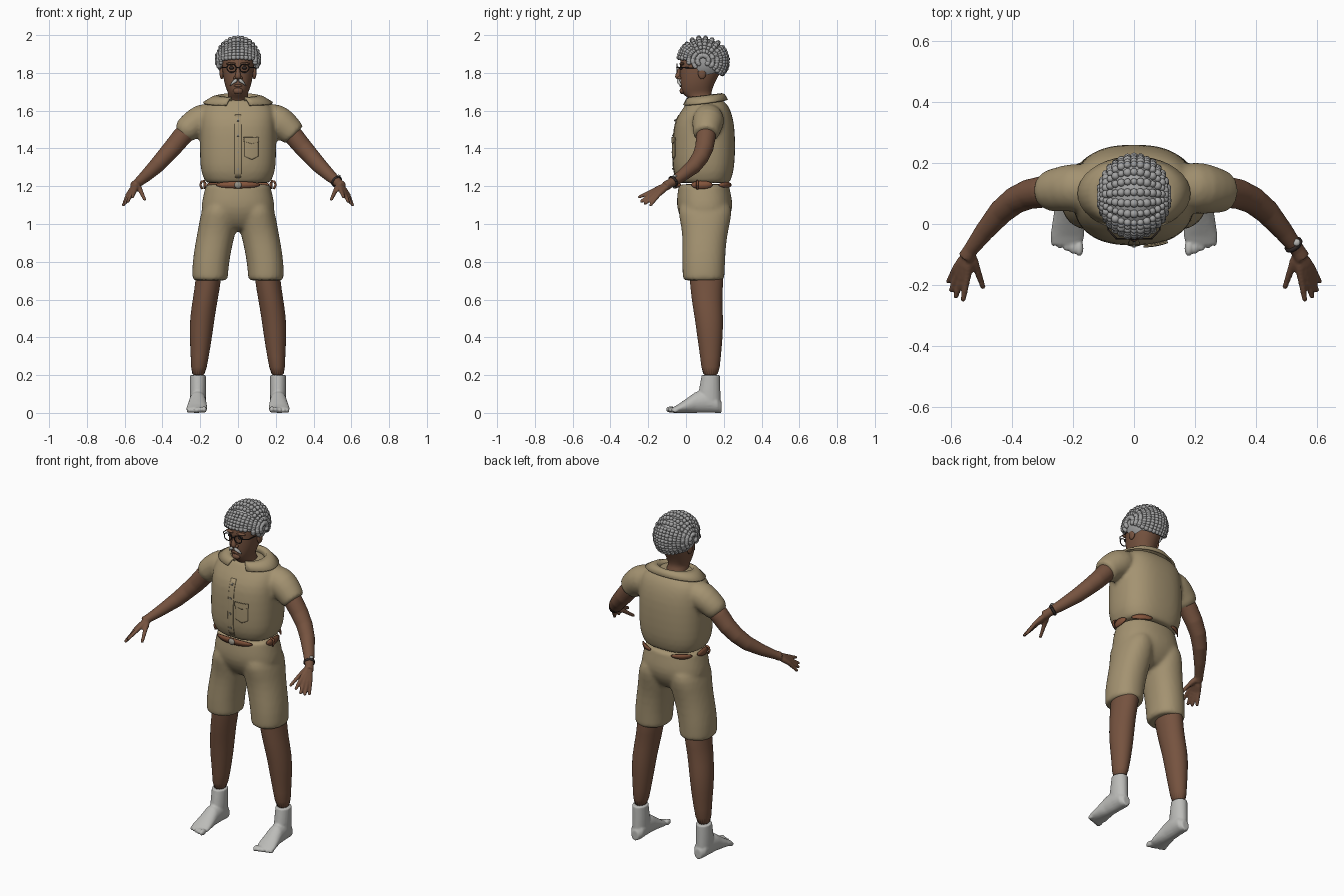
import bpy, bmesh, math, random
from math import sin, cos, pi, radians
from mathutils import Vector, Matrix

random.seed(4)
old = bpy.data.objects.get("Cube")
if old:
    bpy.data.objects.remove(old, do_unlink=True)

X, Y, Z = Vector((1, 0, 0)), Vector((0, 1, 0)), Vector((0, 0, 1))


def material(name, *rgb):
    m = bpy.data.materials.new(name)
    m.use_nodes = True
    m.diffuse_color = (*rgb, 1)
    m.roughness = 0.9
    shader = next(n for n in m.node_tree.nodes if n.type == 'BSDF_PRINCIPLED')
    shader.inputs["Base Color"].default_value = (*rgb, 1)
    shader.inputs["Roughness"].default_value = 0.9
    return m


KHAKI = material("khaki cloth", .37, .29, .165)
SKIN = material("brown skin", .18, .086, .05)
GREY = material("grey hair", .36, .36, .36)
WHITE = material("off white", .5, .5, .48)
LEATHER = material("belt leather", .23, .09, .045)
DARK = material("dark frame", .03, .022, .02)
METAL = material("dull metal", .3, .28, .23)


def power(c, p):
    return math.copysign(abs(c) ** (2 / p), c)


def loft(bm, rings, u=None, v=None, n=20, p=2.0):
    """Closed skin over rings (x, y, z, radius[, radius]); frame follows the path if u is None."""
    pts = [Vector(r[:3]) for r in rings]
    loops = []
    for i, r in enumerate(rings):
        a, b = u, v
        if u is None:
            t = (pts[min(i + 1, len(pts) - 1)] - pts[max(i - 1, 0)]).normalized()
            a = t.cross(Vector((1, 0, 1))).normalized()
            b = t.cross(a)
        loops.append([bm.verts.new(pts[i] + a * r[3] * power(cos(2 * pi * k / n), p)
                                   + b * r[-1] * power(sin(2 * pi * k / n), p)) for k in range(n)])
    for lo, hi in zip(loops, loops[1:]):
        for k in range(n):
            j = (k + 1) % n
            bm.faces.new((lo[k], lo[j], hi[j], hi[k]))
    bm.faces.new(loops[0][::-1])
    bm.faces.new(loops[-1])


def ball(bm, loc, size, detail=3):
    bmesh.ops.create_icosphere(bm, subdivisions=detail, radius=1,
                               matrix=Matrix.Translation(loc) @ Matrix.Diagonal((*size, 1)))


def strip(bm, rows):
    grid = [[bm.verts.new(co) for co in row] for row in rows]
    for a, b in zip(grid, grid[1:]):
        for k in range(len(a) - 1):
            bm.faces.new((a[k], a[k + 1], b[k + 1], b[k]))


def finish(name, bm, mat, mirror=False, sub=0, voxel=0, relax=0, thick=0):
    bmesh.ops.recalc_face_normals(bm, faces=bm.faces)
    me = bpy.data.meshes.new(name)
    bm.to_mesh(me)
    bm.free()
    me.materials.append(mat)
    for f in me.polygons:
        f.use_smooth = True
    ob = bpy.data.objects.new(name, me)
    bpy.context.scene.collection.objects.link(ob)
    if mirror:
        ob.modifiers.new("mirror", 'MIRROR').use_mirror_merge = False
    if thick:
        ob.modifiers.new("thickness", 'SOLIDIFY').thickness = thick
    if sub:
        ob.modifiers.new("subdivide", 'SUBSURF').levels = sub
        ob.modifiers["subdivide"].render_levels = sub
    if voxel:
        m = ob.modifiers.new("fuse", 'REMESH')
        m.mode, m.voxel_size, m.use_smooth_shade = 'VOXEL', voxel, True
    if relax:
        m = ob.modifiers.new("relax", 'SMOOTH')
        m.factor, m.iterations = 0.5, relax
    return ob


# Shirt: torso and sleeves fused together
bm = bmesh.new()
body = [(1.215, .095, .168, .135), (1.222, .095, .172, .138), (1.27, .092, .197, .16),
        (1.35, .094, .203, .167), (1.48, .096, .203, .165), (1.56, .098, .2, .153),
        (1.62, .11, .19, .12), (1.655, .105, .14, .095), (1.662, .1, .1, .07)]
loft(bm, [(0, cy, z, a, b) for z, cy, a, b in body], X, Y, 28, 2.5)
for s in (1, -1):
    loft(bm, [(s * x, y, z, r) for x, y, z, r in (
        (.1, .12, 1.585, .06), (.2, .12, 1.555, .09), (.25, .112, 1.52, .08),
        (.295, .105, 1.475, .068), (.3, .105, 1.47, .067))])
shirt = finish("shirt", bm, KHAKI, sub=1, voxel=.011, relax=4)

# Collar: folded band, open at the front
bm = bmesh.new()
rows = []
for rx, ry, z in ((.085, .075, 1.65), (.105, .09, 1.682), (.135, .105, 1.675), (.185, .122, 1.645)):
    row = []
    for k in range(33):
        a = radians(20 + 10 * k)
        y = .1 - ry * cos(a)
        row.append((rx * sin(a), y, z + .12 * (y - .1)))
    rows.append(row)
strip(bm, rows)
finish("collar", bm, KHAKI, thick=.01)

# Shorts: hips and two legs fused together
bm = bmesh.new()
hips = [(.96, .1, .09, .07), (1.0, .1, .17, .11), (1.06, .1, .2, .145), (1.12, .098, .192, .15),
        (1.18, .095, .178, .138), (1.205, .095, .172, .135), (1.212, .095, .17, .133)]
loft(bm, [(0, cy, z, a, b) for z, cy, a, b in hips], X, Y, 24, 2.3)
legs = [(.7, .148, .093, .094, .11), (.707, .148, .093, .095, .111), (.79, .146, .093, .098, .115),
        (.9, .127, .097, .1, .116), (.98, .108, .102, .103, .126), (1.06, .1, .101, .098, .146),
        (1.13, .09, .1, .08, .135)]
for s in (1, -1):
    loft(bm, [(s * x, y, z, a, b) for z, x, y, a, b in legs], X, Y, 20, 2.2)
finish("shorts", bm, KHAKI, sub=1, voxel=.011, relax=4)

# Bare legs
bm = bmesh.new()
loft(bm, [(x, y, z, a, b) for z, x, y, a, b in (
    (.8, .15, .1, .07, .095), (.7, .157, .11, .068, .09), (.61, .172, .109, .067, .082),
    (.5, .19, .122, .066, .076), (.4, .197, .127, .06, .068), (.3, .202, .13, .048, .055),
    (.18, .212, .13, .037, .045))], X, Y)
finish("bare_legs", bm, SKIN, mirror=True, sub=1)

# Socked feet with toes
bm = bmesh.new()
loft(bm, [(.212, y, z, a, b) for z, y, a, b in (
    (.2, .131, .042, .049), (.195, .131, .042, .049), (.12, .125, .043, .057), (.04, .12, .042, .064))], X, Y)
loft(bm, [(x, y, r, a, r) for x, y, a, r in (
    (.21, .188, .022, .03), (.21, .165, .04, .045), (.212, .11, .044, .062), (.214, .05, .046, .055),
    (.216, 0, .052, .037), (.218, -.04, .056, .023), (.22, -.068, .05, .015))], X, Z)
for i in range(5):
    r = .018 - .0015 * i
    ball(bm, (.179 + .021 * i, -.08 + .006 * i, r), (r * .8, r * 1.5, r), 2)
finish("socked_feet", bm, WHITE, mirror=True, voxel=.006, relax=2)

# Bare arms with hands
bm = bmesh.new()
loft(bm, [(.22, .11, 1.54, .055), (.3, .105, 1.46, .052), (.345, .097, 1.405, .049),
          (.39, .077, 1.355, .045), (.435, .04, 1.305, .041), (.49, -.025, 1.253, .032),
          (.535, -.085, 1.214, .024), (.55, -.11, 1.2, .026)])
wrist = Vector((.538, -.09, 1.21))
fingers = [((.545, -.17, 1.178), (.56, -.254, 1.14)), ((.56, -.168, 1.168), (.585, -.243, 1.115)),
           ((.573, -.158, 1.16), (.6, -.222, 1.103)), ((.583, -.145, 1.155), (.609, -.192, 1.095)),
           ((.515, -.145, 1.175), (.492, -.212, 1.125))]
for knuckle, tip in fingers:
    k, t = Vector(knuckle), Vector(tip)
    loft(bm, [(*wrist, .014), (*wrist.lerp(k, .6), .016), (*k, .0125),
              (*k.lerp(t, .5), .0105), (*k.lerp(t, .92), .009), (*t, .005)], n=10)
finish("bare_arms", bm, SKIN, mirror=True, voxel=.006, relax=2)

# Head and neck, with nose and ears
bm = bmesh.new()
loft(bm, [(0, y, z, a, b) for z, y, a, b in (
    (1.58, .1, .075, .065), (1.64, .09, .06, .06), (1.67, .075, .056, .066), (1.69, .056, .05, .078),
    (1.72, .056, .066, .084), (1.78, .068, .08, .101), (1.84, .087, .086, .12),
    (1.9, .09, .086, .118), (1.95, .09, .06, .075))], X, Y, 24, 2.15)
loft(bm, [(0, -.028, 1.835, .009), (0, -.04, 1.8, .012), (0, -.044, 1.78, .018), (0, -.036, 1.765, .014)],
     X, Y, 12)
ball(bm, (0, -.018, 1.705), (.026, .016, .018))
ball(bm, (0, -.026, 1.732), (.024, .008, .007))
for s in (1, -1):
    ball(bm, (s * .086, .085, 1.8), (.012, .022, .034))
    ball(bm, (s * .014, -.034, 1.774), (.011, .012, .009))
    ball(bm, (s * .035, -.022, 1.848), (.028, .014, .008))
finish("head", bm, SKIN, sub=1)

# Hair: grey cap and rows of round curls running ear to ear
def hairline(y):
    return 1.87 - .08 * min(max(y / .08, 0), 1)


mid, size = Vector((0, .09, 1.865)), Vector((.111, .13, .121))
bm = bmesh.new()
ball(bm, mid, size * .98, 4)
bmesh.ops.delete(bm, geom=[w for w in bm.verts if w.co.z < hairline(w.co.y)], context='VERTS')
finish("hair_cap", bm, GREY)
bm = bmesh.new()
for deg in range(-40, 224, 8):
    if 40 < deg < 150 and deg % 16:
        continue
    for k in range(15):
        th, ph = radians(deg), radians(13 + 11 * k)
        co = mid + Vector((size.x * cos(ph), -size.y * sin(ph) * cos(th), size.z * sin(ph) * sin(th)))
        if co.z > hairline(co.y):
            ball(bm, co, [random.uniform(.011, .0145)] * 3, 2)
finish("hair_curls", bm, GREY)

# Moustache, eyes and spectacles
bm = bmesh.new()
loft(bm, [(.002, -.04, 1.762, .008, .01), (.018, -.042, 1.758, .009, .012),
          (.034, -.034, 1.744, .007, .009), (.042, -.024, 1.732, .003)], Y, Z, 12)
finish("moustache", bm, WHITE, mirror=True, sub=1)
bm = bmesh.new()
ball(bm, (.034, -.026, 1.826), (.014, .012, .008))
finish("eyes", bm, DARK, mirror=True)
bm = bmesh.new()
rim = [[(.034 + (.024 + .003 * cos(b)) * cos(a), -.048 + .003 * sin(b), 1.825 + (.022 + .003 * cos(b)) * sin(a))
        for b in (radians(60 * j) for j in range(7))] for a in (radians(15 * i) for i in range(25))]
strip(bm, rim)
loft(bm, [(.058, -.047, 1.83, .003), (.084, -.02, 1.828, .003), (.092, .08, 1.825, .003)], n=6)
loft(bm, [(0, -.05, 1.83, .003), (.011, -.048, 1.828, .003)], Y, Z, 6)
finish("spectacles", bm, DARK, mirror=True)


# Plates laid on the shirt front
def patch(name, x0, x1, z0, z1, lift, mat=KHAKI, point=0):
    b = bmesh.new()
    cx, cz, hx, hz = (x0 + x1) / 2, (z0 + z1) / 2, (x1 - x0) / 2, (z1 - z0) / 2
    bmesh.ops.create_grid(b, x_segments=8, y_segments=12, size=1, matrix=Matrix.Translation((cx, -.08, cz))
                          @ Matrix.Rotation(pi / 2, 4, 'X') @ Matrix.Diagonal((hx, hz, 1, 1)))
    for w in b.verts:
        w.co.z += point * abs(w.co.x - cx) / hx * max(0, (cz - w.co.z) / hz)
    ob = finish(name, b, mat)
    m = ob.modifiers.new("lay on", 'SHRINKWRAP')
    m.target, m.wrap_mode, m.offset = shirt, 'ABOVE_SURFACE', lift
    ob.modifiers.new("thickness", 'SOLIDIFY').thickness = .005


patch("button_placket", -.018, .018, 1.235, 1.6, .003)
patch("chest_pocket", .035, .115, 1.34, 1.45, .006, point=.018)
patch("pocket_flap", .031, .119, 1.425, 1.46, .01, point=.012)
for i in range(4):
    z = 1.29 + .09 * i
    patch(f"button_{i + 1}", -.005, .005, z - .005, z + .005, .007, METAL)

# Belt: visible lengths that taper at both ends, buckle and side loops
bm = bmesh.new()
for start, end, h in ((-36, 36, .015), (68, 104, .019), (-104, -68, .019), (118, 162, .012), (-162, -118, .012)):
    rows = [[], []]
    for k in range(17):
        a = radians(start + (end - start) * k / 16)
        x, y = .183 * power(sin(a), 2.4), .095 - .152 * power(cos(a), 2.4)
        for row, side in zip(rows, (1, -1)):
            row.append((x, y, 1.207 + side * (.003 + h * sin(pi * k / 16) ** .6)))
    strip(bm, rows)
finish("belt", bm, LEATHER, thick=.006)
bm = bmesh.new()
ball(bm, (0, -.062, 1.206), (.02, .01, .018))
finish("buckle", bm, METAL)
bm = bmesh.new()
loft(bm, [(.175, .06, 1.228, .006), (.194, .06, 1.224, .006), (.199, .06, 1.206, .006), (.19, .06, 1.185, .006)],
     n=8)
finish("belt_loops", bm, LEATHER, mirror=True)

# Wristwatch on the left arm
axis = Vector((.05, -.065, -.043)).normalized()
turn = Matrix.Translation((.522, -.068, 1.225)) @ axis.to_track_quat('Z', 'Y').to_matrix().to_4x4()
bm = bmesh.new()
strip(bm, [[turn @ Vector((r * cos(radians(15 * i)), r * sin(radians(15 * i)), h)) for i in range(25)]
           for r, h in ((.028, -.008), (.032, -.004), (.032, .004), (.028, .008))])
finish("watch_strap", bm, DARK, thick=.003)
bm = bmesh.new()
ball(bm, (.532, -.06, 1.254), (.012, .012, .007))
finish("watch_face", bm, WHITE)
